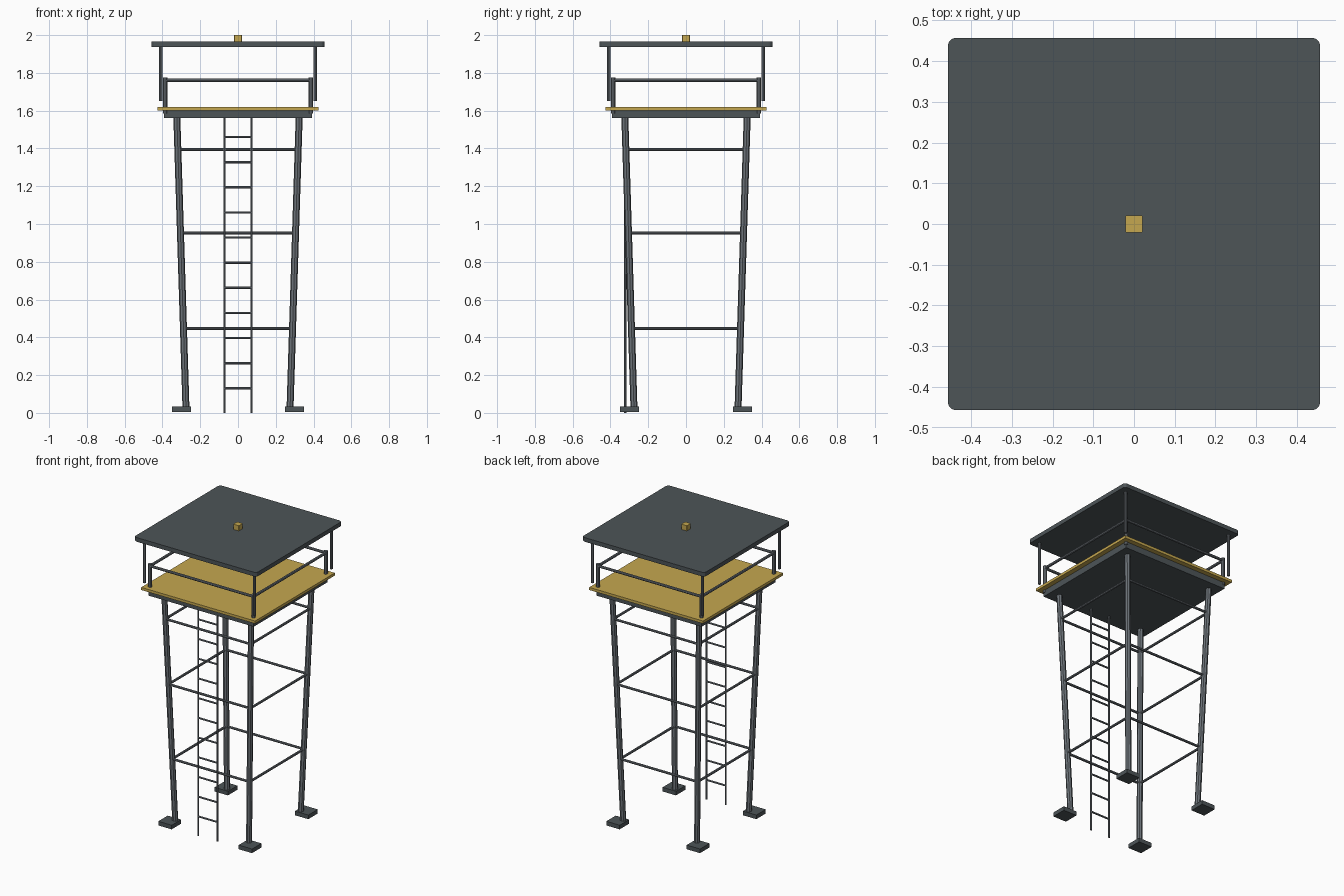
import bpy
import bmesh
from mathutils import Vector


def material(name, color):
    m = bpy.data.materials.new(name)
    m.use_nodes = True
    m.diffuse_color = (*color, 1)
    m.node_tree.nodes["Principled BSDF"].inputs["Base Color"].default_value = (*color, 1)
    return m


cube = bpy.data.objects.get("Cube")
if cube:
    bpy.data.objects.remove(cube)

DARK = material("dark steel", (0.075, 0.09, 0.097))
STEEL = material("grey steel", (0.155, 0.175, 0.195))
YELLOW = material("ochre yellow", (0.56, 0.39, 0.08))


def finish(name, bm, mat):
    me = bpy.data.meshes.new(name)
    bm.to_mesh(me)
    bm.free()
    me.materials.append(mat)
    ob = bpy.data.objects.new(name, me)
    bpy.context.collection.objects.link(ob)
    return ob


def box(name, x, y, z0, z1, half, mat, corner=0):
    """Square slab, optionally with rounded upright corners."""
    bm = bmesh.new()
    bmesh.ops.create_cube(bm, size=1)
    for v in bm.verts:
        v.co = (x + v.co.x * 2 * half, y + v.co.y * 2 * half,
                z0 + (v.co.z + 0.5) * (z1 - z0))
    if corner:
        upright = [e for e in bm.edges
                   if abs(e.verts[0].co.z - e.verts[1].co.z) > 0.001]
        bmesh.ops.bevel(bm, geom=upright, offset=corner, segments=3,
                        profile=0.5, affect='EDGES')
    return finish(name, bm, mat)


def bar(name, a, b, radius, mat=STEEL, sides=8):
    """Straight round bar between two points."""
    a, b = Vector(a), Vector(b)
    bm = bmesh.new()
    bmesh.ops.create_cone(bm, cap_ends=True, segments=sides, radius1=radius,
                          radius2=radius, depth=(b - a).length)
    turn = (b - a).to_track_quat('Z', 'Y')
    for v in bm.verts:
        v.co = turn @ v.co + (a + b) / 2
    return finish(name, bm, mat)


def ring(name, half, z, radius):
    """Four bars joining the corners of a square."""
    corners = [(-half, -half, z), (half, -half, z), (half, half, z), (-half, half, z)]
    for i, side in enumerate(("front", "left", "back", "right")):
        bar(f"{side}_{name}", corners[i], corners[(i + 1) % 4], radius)


# Slabs
box("platform_base", 0, 0, 1.56, 1.602, 0.392, DARK)
box("deck", 0, 0, 1.602, 1.62, 0.425, YELLOW)
box("roof", 0, 0, 1.937, 1.965, 0.457, DARK, corner=0.02)
box("beacon", 0, 0, 1.96, 2.0, 0.021, YELLOW, corner=0.003)

# Corner parts
for sy, depth in ((-1, "front"), (1, "back")):
    for sx, side in ((-1, "right"), (1, "left")):
        tag = f"{depth}_{side}"
        box(f"{tag}_foot", sx * 0.3, sy * 0.3, 0.005, 0.033, 0.05, DARK)
        bar(f"{tag}_leg", (sx * 0.275, sy * 0.275, 0.01),
            (sx * 0.324, sy * 0.324, 1.57), 0.0185)
        bar(f"{tag}_railing_post", (sx * 0.386, sy * 0.386, 1.585),
            (sx * 0.386, sy * 0.386, 1.775), 0.012)
        bar(f"{tag}_roof_post", (sx * 0.41, sy * 0.41, 1.65),
            (sx * 0.41, sy * 0.41, 1.945), 0.0095)

# Railing and leg bracing
ring("handrail", 0.386, 1.76, 0.009)
for level, z in (("lower", 0.447), ("middle", 0.953), ("upper", 1.395)):
    ring(f"{level}_brace", 0.275 + 0.0314 * z, z, 0.008)

# Ladder
for sx, side in ((-1, "right"), (1, "left")):
    bar(f"ladder_{side}_rail", (sx * 0.0715, -0.322, 0), (sx * 0.0715, -0.322, 1.57), 0.006)
for i in range(11):
    z = 0.13 + i * 0.133
    bar(f"ladder_rung_{i + 1}", (-0.0715, -0.322, z), (0.0715, -0.322, z), 0.006)
